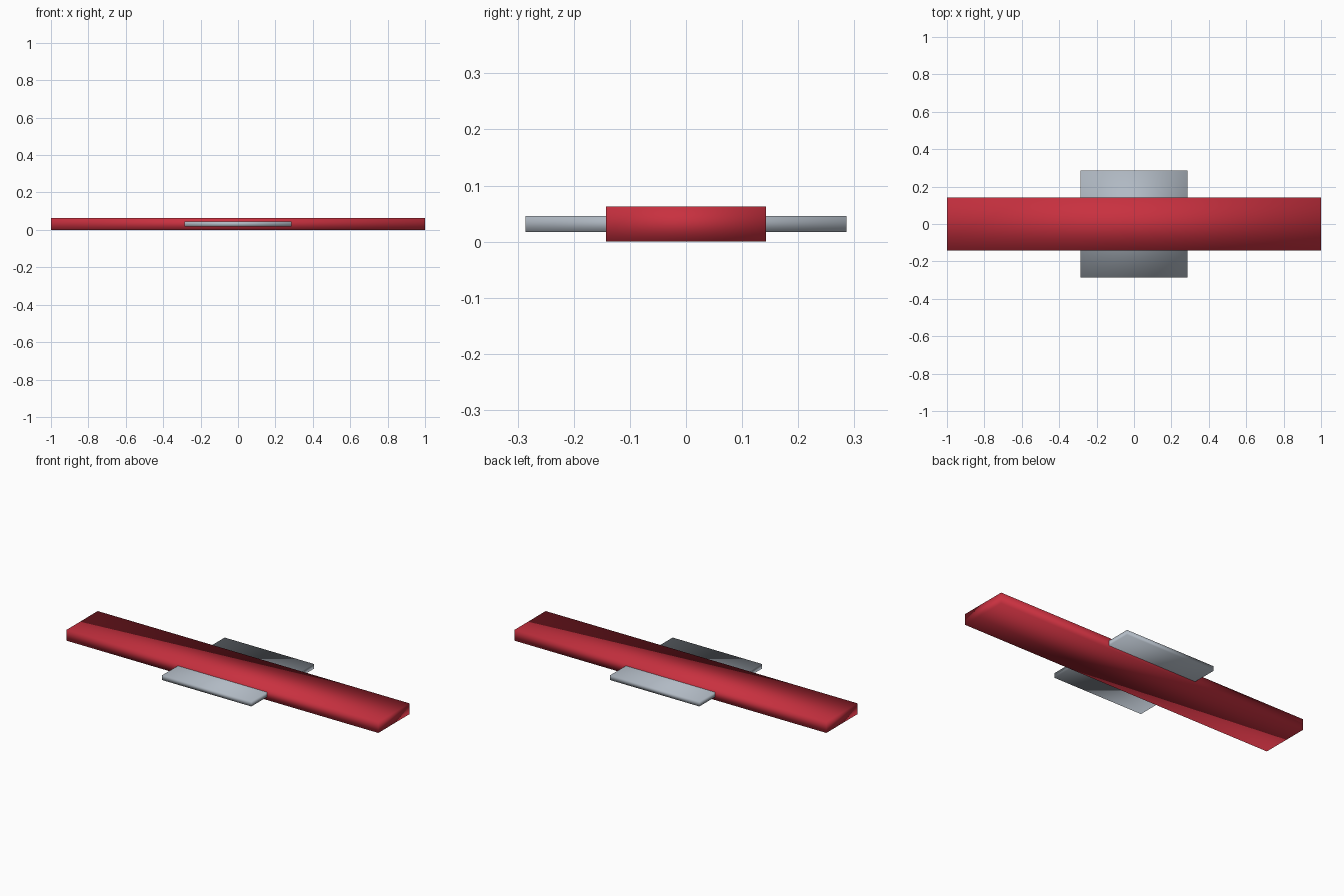
import bpy
import bmesh
from mathutils import Matrix

cube = bpy.data.objects.get("Cube")
if cube:
    bpy.data.objects.remove(cube, do_unlink=True)


def material(name, rgb):
    mat = bpy.data.materials.new(name)
    mat.use_nodes = True
    mat.diffuse_color = (*rgb, 1)
    mat.node_tree.nodes["Principled BSDF"].inputs["Base Color"].default_value = (*rgb, 1)
    return mat


def smooth_box(name, size, centre_z, mat):
    """Box centred on x and y, with shading blended across its edges."""
    bm = bmesh.new()
    bmesh.ops.create_cube(bm, size=1, matrix=Matrix.Translation((0, 0, centre_z)) @ Matrix.Diagonal((*size, 1)))
    for face in bm.faces:
        face.smooth = True
    mesh = bpy.data.meshes.new(name)
    bm.to_mesh(mesh)
    bm.free()
    mesh.materials.append(mat)
    obj = bpy.data.objects.new(name, mesh)
    bpy.context.collection.objects.link(obj)
    return obj


red = material("red", (0.58, 0.03, 0.05))
grey = material("light_grey", (0.44, 0.49, 0.55))

MID_Z = 0.0315

# Long bar
smooth_box("long_bar", (2.0, 0.285, 0.063), MID_Z, red)

# Thin plate through the bar, showing as a tab on each side
smooth_box("cross_plate", (0.572, 0.572, 0.028), MID_Z, grey)
